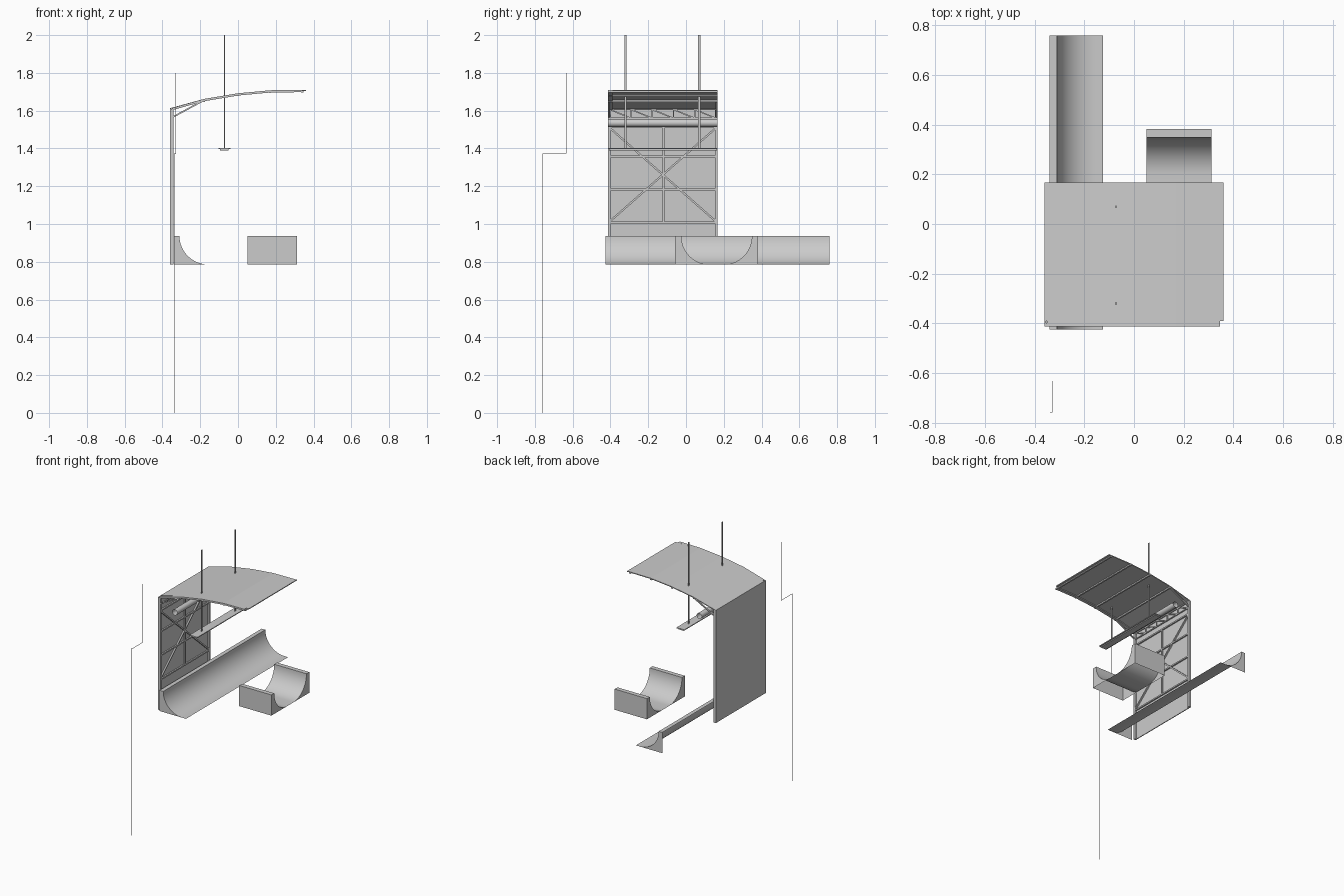
import bpy, bmesh
from math import sin, cos, pi
from mathutils import Vector

if "Cube" in bpy.data.objects:
    bpy.data.objects.remove(bpy.data.objects["Cube"])

Y0, Y1 = -0.413, 0.168      # shelter extent along y


def finish(name, bm, smooth=False):
    me = bpy.data.meshes.new(name)
    bm.to_mesh(me)
    bm.free()
    ob = bpy.data.objects.new(name, me)
    bpy.context.collection.objects.link(ob)
    if smooth:
        bpy.context.view_layer.objects.active = ob
        ob.select_set(True)
        bpy.ops.object.shade_smooth_by_angle()
        ob.select_set(False)
    return ob


def add_beam(bm, a, b, w, h):
    """Box beam from a to b, w wide sideways and h deep."""
    a, b = Vector(a), Vector(b)
    d = b - a
    rot = d.to_track_quat('Z', 'X' if abs(d.normalized().x) < 0.9 else 'Y')
    m = rot.to_matrix().to_4x4()
    m.translation = (a + b) / 2
    vs = bmesh.ops.create_cube(bm, size=1)['verts']
    for v in vs:
        v.co = m @ Vector((v.co.x * w, v.co.y * h, v.co.z * d.length))


def beams(name, segs, w=0.01, h=0.01):
    bm = bmesh.new()
    for a, b in segs:
        add_beam(bm, a, b, w, h)
    return finish(name, bm)


def box(name, x0, x1, y0, y1, z0, z1):
    bm = bmesh.new()
    for v in bmesh.ops.create_cube(bm, size=1)['verts']:
        v.co = Vector(((x0 + x1) / 2 + v.co.x * (x1 - x0),
                       (y0 + y1) / 2 + v.co.y * (y1 - y0),
                       (z0 + z1) / 2 + v.co.z * (z1 - z0)))
    return finish(name, bm)


def slab(name, line, t, y0, y1):
    """Profile line in xz, thickened downward by t and extruded along y."""
    loop = line + [(x, z - t) for x, z in reversed(line)]
    bm = bmesh.new()
    f = bm.faces.new([bm.verts.new((x, y0, z)) for x, z in loop])
    r = bmesh.ops.extrude_face_region(bm, geom=[f])
    for v in r['geom']:
        if isinstance(v, bmesh.types.BMVert):
            v.co.y = y1
    bmesh.ops.recalc_face_normals(bm, faces=bm.faces)
    return finish(name, bm)


def ramp(name, line, caps, place, s0, s1):
    """Open sheet swept from s0 to s1, with filled end caps."""
    bm = bmesh.new()
    rows = [[bm.verts.new(place(u, z, s)) for u, z in line] for s in (s0, s1)]
    for i in range(len(line) - 1):
        bm.faces.new((rows[0][i], rows[0][i + 1], rows[1][i + 1], rows[1][i]))
    for s in (s0, s1):
        for cap in caps:
            bm.faces.new([bm.verts.new(place(u, z, s)) for u, z in cap])
    bmesh.ops.remove_doubles(bm, verts=bm.verts, dist=1e-5)
    bmesh.ops.recalc_face_normals(bm, faces=bm.faces)
    return finish(name, bm, True)


# ramps: arc drops from the deck edge to the floor
LO, HI, N = 0.785, 0.937, 16
arc = lambda c, r: [(c - r * cos(i / N * pi / 2), HI - (HI - LO) * sin(i / N * pi / 2))
                    for i in range(N + 1)]
q = arc(-0.155, 0.155)
ramp("quarter_pipe", [(-0.34, HI)] + q + [(-0.125, LO)],
     [[(-0.34, LO), (-0.34, HI)] + q], lambda u, z, s: (u, s, z), -0.425, 0.76)

mid = 0.162
left = arc(0.125, 0.15)
flip = lambda pts: [(2 * mid - u, z) for u, z in reversed(pts)]
lcap = [(-0.058, LO), (-0.058, HI)] + left
ramp("half_pipe", lcap + flip(lcap), [lcap, flip(lcap)],
     lambda u, z, s: (s, u, z), 0.05, 0.312)

# roof and back wall panels
roof = [(-0.36, 1.613), (-0.18, 1.662), (0.0, 1.692), (0.17, 1.708), (0.36, 1.71)]
slab("roof_panel", roof, 0.006, -0.39, Y1)
box("wall_panel", -0.36, -0.354, Y0, Y1, 0.785, 1.612)

# front arch rib: roof edge, post and knee brace
edge = [(-0.35, 1.614), (-0.18, 1.662), (0.0, 1.692), (0.17, 1.708), (0.34, 1.71)]
slab("roof_edge_rib", edge, 0.012, Y0, -0.39)
box("front_post", -0.355, -0.342, Y0, -0.398, 0.785, 1.61)
box("rear_post", -0.355, -0.342, Y1 - 0.014, Y1, 0.785, 1.61)
beams("knee_braces", [((-0.347, y, 1.565), (-0.19, y, 1.65))
                      for y in (Y0 + 0.006, Y1 - 0.006)], 0.008, 0.01)

# purlins under the roof
beams("roof_purlins", [((x, Y0, z), (x, Y1, z)) for x, z in
                       ((-0.18, 1.652), (0.0, 1.682), (0.17, 1.698), (0.34, 1.701))],
      0.01, 0.012)

# wall frame: rails, centre post, cross braces
X = -0.348
beams("wall_rails", [((X, Y0, z), (X, Y1, z)) for z in (1.007, 1.183, 1.358, 1.512)])
beams("wall_centre_post", [((X, -0.12, 1.007), (X, -0.12, 1.512))])
beams("wall_cross_braces", [((X, -0.405, 1.51), (X, 0.16, 1.012)),
                            ((X, -0.405, 1.012), (X, 0.16, 1.51))])

# lattice truss along the top of the wall
n = 5
ys = [Y0 + 0.01 + i * (Y1 - Y0 - 0.02) / n for i in range(n + 1)]
segs = [((X, Y0, z), (X, Y1, z)) for z in (1.56, 1.606)]
segs += [((X, y, 1.56), (X, y, 1.606)) for y in ys]
segs += [((X, a, 1.606), (X, b, 1.56)) for a, b in zip(ys, ys[1:])]
beams("wall_truss", segs, 0.007, 0.007)

# open duct beneath the roof
bm = bmesh.new()
for v in bmesh.ops.create_cone(bm, cap_ends=False, segments=24, radius1=0.021,
                               radius2=0.021, depth=Y1 - Y0)['verts']:
    v.co = Vector((-0.225 + v.co.x, (Y0 + Y1) / 2 + v.co.z, 1.535 - v.co.y))
finish("air_duct", bm, True)

# hanging lamp with two suspension rods
slab("lamp_bar", [(-0.104, 1.402), (-0.04, 1.402)], 0.006, Y0, Y1)
box("lamp_tube", -0.095, -0.049, Y0 + 0.005, Y1 - 0.005, 1.39, 1.397)
beams("lamp_rods", [((-0.072, y, 1.4), (-0.072, y, 2.0)) for y in (-0.32, 0.07)],
      0.004, 0.011)

# thin stepped cable at the front
beams("stepped_cable", [((-0.337, -0.759, 0), (-0.337, -0.759, 1.372)),
                        ((-0.337, -0.759, 1.372), (-0.33, -0.759, 1.372)),
                        ((-0.33, -0.759, 1.372), (-0.33, -0.634, 1.372)),
                        ((-0.33, -0.634, 1.372), (-0.33, -0.634, 1.8))], 0.002, 0.002)
